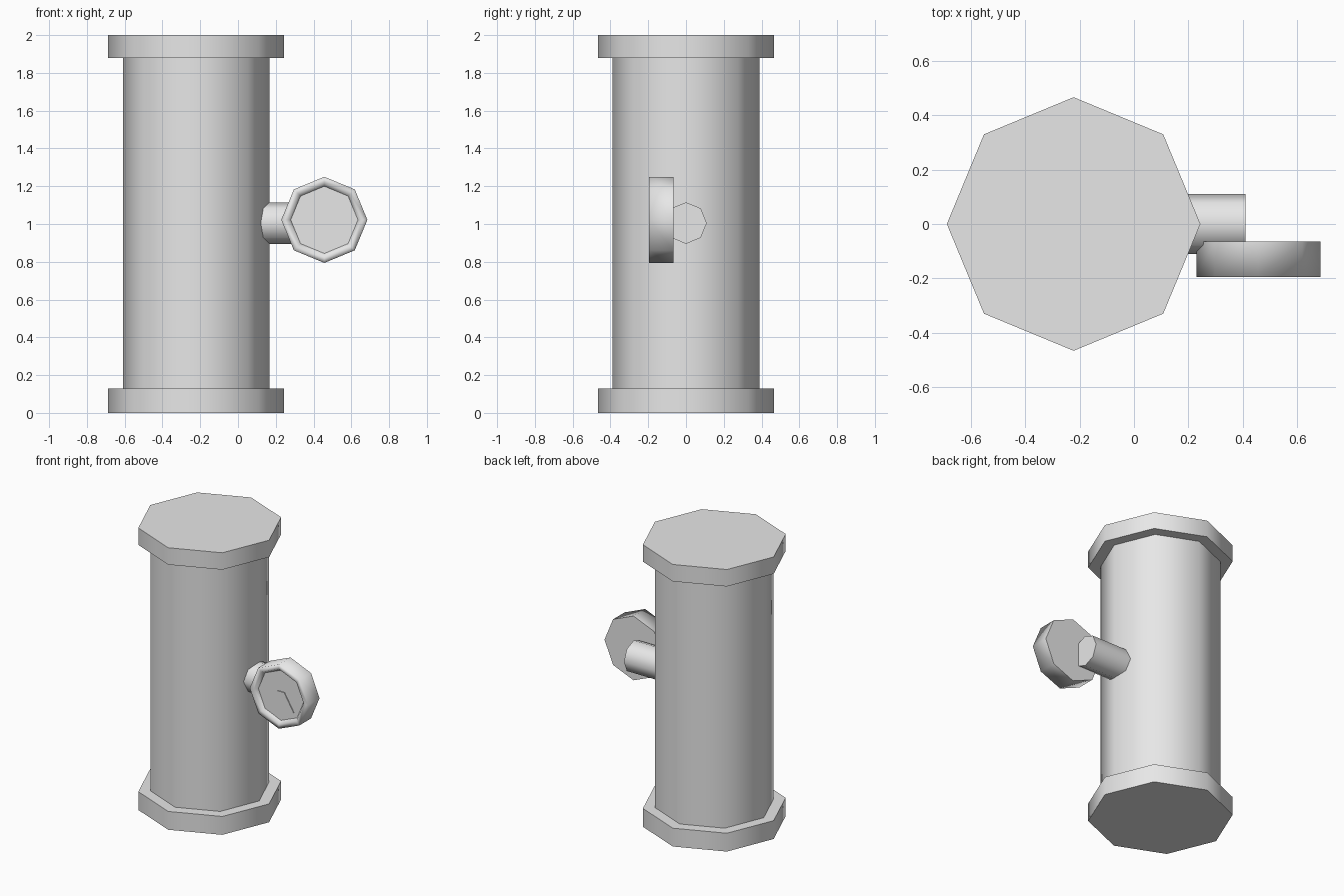
import bpy, bmesh, math
from mathutils import Matrix, Vector

cube = bpy.data.objects.get("Cube")
if cube:
    bpy.data.objects.remove(cube, do_unlink=True)

SIDES = 8
COLUMN_X = -0.222

grey = bpy.data.materials.new("plain_grey")
grey.use_nodes = True
grey.diffuse_color = (0.8, 0.8, 0.8, 1)
grey.node_tree.nodes["Principled BSDF"].inputs["Base Color"].default_value = (0.8, 0.8, 0.8, 1)


def finish(name, bm, location, rotation):
    """Turn a bmesh into a placed object."""
    bmesh.ops.recalc_face_normals(bm, faces=bm.faces[:])
    bm.transform(Matrix.Translation(Vector(location)) @ rotation)
    mesh = bpy.data.meshes.new(name)
    bm.to_mesh(mesh)
    bm.free()
    mesh.materials.append(grey)
    obj = bpy.data.objects.new(name, mesh)
    bpy.context.collection.objects.link(obj)
    return obj


def lathe(name, profile, location=(0, 0, 0), rotation=Matrix()):
    """Eight-sided solid from (radius, height) pairs: smooth walls, flat caps."""
    bm = bmesh.new()
    rings = []
    for radius, height in profile:
        angles = [math.tau * i / SIDES for i in range(SIDES)]
        rings.append([bm.verts.new((radius * math.cos(a), radius * math.sin(a), height))
                      for a in angles])
    for low, high in zip(rings, rings[1:]):
        for i in range(SIDES):
            j = (i + 1) % SIDES
            bm.faces.new((low[i], low[j], high[j], high[i])).smooth = True
    for ring in (rings[0], rings[-1]):
        for edge in bm.faces.new(ring).edges:
            edge.smooth = False
    return finish(name, bm, location, rotation)


# Column with its two flanges
lathe("column", [(0.388, 0.06), (0.388, 1.94)], (COLUMN_X, 0, 0))
for name, bottom, top in (("bottom_flange", 0, 0.13), ("top_flange", 1.88, 2)):
    lathe(name, [(0.466, bottom), (0.466, top)], (COLUMN_X, 0, 0))

# Side pipe running out along x
lathe("side_pipe", [(0.11, 0), (0.11, 0.41)], (0, 0, 1.005),
      Matrix.Rotation(math.pi / 2, 4, "Y"))

# Gauge housing facing the front, with a rounded rim and a sunken dial
to_front = Matrix.Rotation(math.pi / 2, 4, "X")
gauge_centre = (0.457, 0, 1.022)
lathe("gauge_housing", [(0.228, 0.065), (0.228, 0.195), (0.195, 0.195), (0.178, 0.17)],
      gauge_centre, to_front)

# Needle plate on the dial
bm = bmesh.new()
outline = [(-0.027, 0.028), (0.028, 0.028), (0.103, -0.097), (-0.027, -0.002)]
face = bm.faces.new([bm.verts.new((x, z, 0.168)) for x, z in outline])
raised = bmesh.ops.extrude_face_region(bm, geom=[face])["geom"]
bmesh.ops.translate(bm, vec=(0, 0, 0.008),
                    verts=[v for v in raised if isinstance(v, bmesh.types.BMVert)])
finish("gauge_needle", bm, gauge_centre, to_front)
